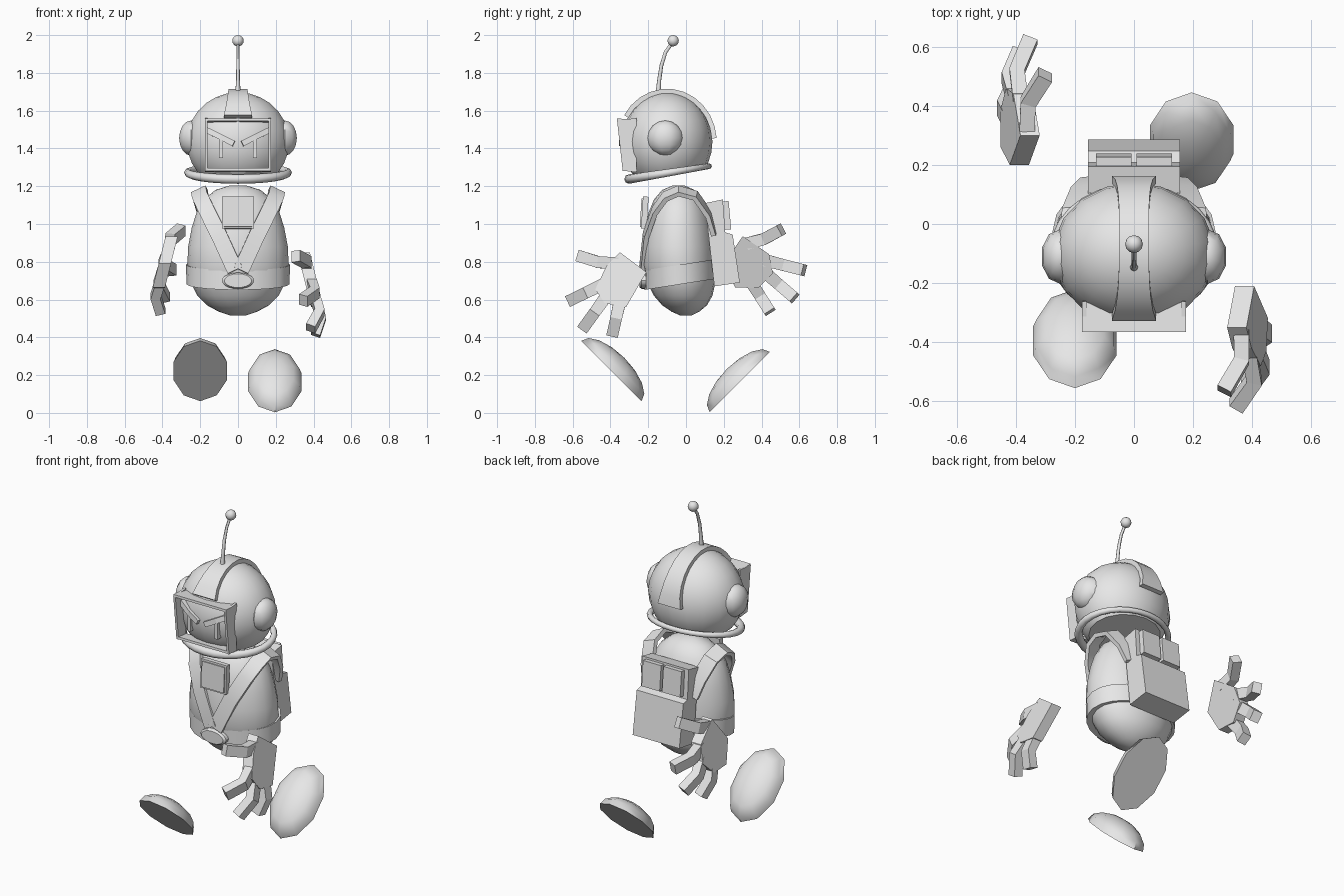
import bpy, bmesh
from math import sin, cos, pi, sqrt, radians, atan
from mathutils import Vector, Matrix

if "Cube" in bpy.data.objects:
    bpy.data.objects.remove(bpy.data.objects["Cube"])

grey = bpy.data.materials.new("plain_grey")
grey.use_nodes = True
grey.diffuse_color = (0.8, 0.8, 0.8, 1)
grey.node_tree.nodes["Principled BSDF"].inputs["Base Color"].default_value = (0.8, 0.8, 0.8, 1)


def finish(name, bm, smooth=None):
    """Turn a bmesh into a named object, optionally smooth shaded."""
    bmesh.ops.recalc_face_normals(bm, faces=bm.faces)
    mesh = bpy.data.meshes.new(name)
    bm.to_mesh(mesh)
    bm.free()
    mesh.materials.append(grey)
    ob = bpy.data.objects.new(name, mesh)
    bpy.context.collection.objects.link(ob)
    if smooth:
        bpy.ops.object.select_all(action='DESELECT')
        ob.select_set(True)
        bpy.context.view_layer.objects.active = ob
        bpy.ops.object.shade_smooth_by_angle(angle=radians(smooth))
    return ob


def loft(name, rings, smooth=None, closed=False):
    """Join rings of points with quads; cap the ends unless closed."""
    bm = bmesh.new()
    vs = [[bm.verts.new(p) for p in r] for r in rings]
    n = len(vs[0])
    pairs = list(zip(vs, vs[1:])) + ([(vs[-1], vs[0])] if closed else [])
    for a, b in pairs:
        for i in range(n):
            bm.faces.new((a[i], a[(i + 1) % n], b[(i + 1) % n], b[i]))
    if not closed:
        bm.faces.new(vs[0])
        bm.faces.new(vs[-1])
    return finish(name, bm, smooth)


def ball(name, centre, radii, seg=16, rows=10, smooth=40):
    bm = bmesh.new()
    bmesh.ops.create_uvsphere(bm, u_segments=seg, v_segments=rows, radius=1,
                              matrix=Matrix.LocRotScale(Vector(centre), None, Vector(radii)))
    return finish(name, bm, smooth)


def box(name, centre, size, tilt=0):
    bm = bmesh.new()
    rot = Matrix.Rotation(tilt, 3, 'X').to_quaternion()
    bmesh.ops.create_cube(bm, size=1, matrix=Matrix.LocRotScale(Vector(centre), rot, Vector(size)))
    return finish(name, bm)


def slab(name, outline, x_of, thick):
    """Side outline of (y, z) points given thickness along x."""
    return loft(name, [[(x_of(z) + s * thick / 2, y, z) for y, z in outline] for s in (-1, 1)])


def band(name, path, widths, thick, normal_of, smooth=None):
    """Flat strap along a path, with its face turned to normal_of(point)."""
    pts = [Vector(p) for p in path]
    rings = []
    for i, p in enumerate(pts):
        t = (pts[min(i + 1, len(pts) - 1)] - pts[max(i - 1, 0)]).normalized()
        side = t.cross(normal_of(p)).normalized()
        up = side.cross(t).normalized() * thick / 2
        side = side * widths[i] / 2
        rings.append([p + side + up, p - side + up, p - side - up, p + side - up])
    return loft(name, rings, smooth)


def interp(table, z):
    for (a, va), (b, vb) in zip(table, table[1:]):
        if z <= b:
            return va + (vb - va) * (z - a) / (b - a)
    return table[-1][1]


# Body: egg-shaped, deeper toward the front higher up
profile = [(0.515, 0.04), (0.535, 0.1), (0.57, 0.165), (0.62, 0.215), (0.69, 0.25), (0.78, 0.268),
           (0.88, 0.264), (0.98, 0.245), (1.06, 0.22), (1.13, 0.18), (1.18, 0.12), (1.205, 0.04)]
shift = [(0.515, 0), (0.8, -0.04), (1.3, -0.04)]
angles = [2 * pi * i / 20 for i in range(20)]
loft("body", [[(r * cos(a), interp(shift, z) + 0.72 * r * sin(a), z) for a in angles]
              for z, r in profile], 50)

# Belt, tilted down to the front, with an oval buckle
loft("belt", [[(r * cos(a), -0.028 + 0.193 * sin(a), 0.733 + h + 0.03 * sin(a)) for a in angles]
              for h, r in ((-0.052, 0.272), (0.052, 0.276))], 40)
loft("buckle", [[(s * 0.085 * cos(a), y, 0.70 + s * 0.043 * sin(a)) for a in angles]
                for y, s in ((-0.18, 1), (-0.235, 1), (-0.245, 0.85))], 30)

# Shoulder straps meeting in a V on the chest
route = [(0.015, -0.232, 0.755), (0.1, -0.213, 0.94), (0.165, -0.165, 1.07), (0.2, -0.11, 1.145),
         (0.205, -0.04, 1.175), (0.2, 0.05, 1.15), (0.17, 0.12, 1.05), (0.14, 0.15, 0.95)]
for s, side in ((1, "left"), (-1, "right")):
    band(side + "_strap", [(s * x, y, z) for x, y, z in route], [0.085] * len(route), 0.025,
         lambda p: Vector((p.x * 6, (p.y + 0.04) * 27, (p.z - 0.87) * 8.6)), 35)

# Chest plate and backpack
box("chest_plate", (0, -0.218, 1.06), (0.17, 0.03, 0.17), -0.06)
box("chest_plate_face", (0, -0.233, 1.06), (0.15, 0.014, 0.15), -0.06)
pack = [(0.1, 1.11), (0.195, 1.13), (0.208, 0.955), (0.247, 0.945), (0.285, 0.69), (0.15, 0.67)]
slab("backpack", pack, lambda z: 0, 0.31)
for s in (-1, 1):
    box("backpack_panel", (s * 0.068, 0.21, 1.045), (0.12, 0.045, 0.15), 0.09)

# Head: ellipsoid cut flat at the tilted collar
HEAD = Vector((0, -0.1, 1.435))
bm = bmesh.new()
bmesh.ops.create_uvsphere(bm, u_segments=18, v_segments=14, radius=1,
                          matrix=Matrix.LocRotScale(HEAD, None, Vector((0.275, 0.24, 0.262))))
cut = bmesh.ops.bisect_plane(bm, geom=bm.verts[:] + bm.edges[:] + bm.faces[:],
                             plane_co=(0, -0.09, 1.265), plane_no=(0, -0.15, 1), clear_inner=True)
bmesh.ops.holes_fill(bm, edges=[e for e in bm.edges if e.is_boundary])
finish("head", bm, 40)

# Collar ring, thicker at the front
rings = []
for i in range(28):
    a = 2 * pi * i / 28
    tube = 0.02 - 0.005 * sin(a)
    rings.append([((0.265 + tube * cos(b)) * cos(a), -0.09 + (0.212 + tube * cos(b)) * sin(a),
                   1.272 + 0.034 * sin(a) + tube * sin(b))
                  for b in (2 * pi * k / 8 for k in range(8))])
loft("collar_ring", rings, 60, closed=True)

# Ears
for s, side in ((1, "left"), (-1, "right")):
    ball(side + "_ear", (s * 0.248, -0.11, 1.455), (0.067, 0.093, 0.093), 10, 8)

# Crest over the head, flared at both ends
steps = [radians(4 + 146 * i / 11) for i in range(12)]
crest = [(0, HEAD.y + 0.25 * cos(a), HEAD.z + 0.268 * sin(a)) for a in steps]
band("head_crest", crest, [0.1 + 0.05 * abs(i / 5.5 - 1) ** 3 for i in range(12)], 0.026,
     lambda p: p - HEAD, 35)

# Visor: four thin walls standing out from the face
wall = [(-0.365, 1.55), (-0.262, 1.56), (-0.262, 1.29), (-0.335, 1.28)]
for s in (-1, 1):
    slab("visor_side", wall, lambda z: s * 0.168, 0.014)
box("visor_top", (0, -0.313, 1.548), (0.35, 0.104, 0.014), -0.08)
box("visor_bottom", (0, -0.298, 1.285), (0.35, 0.075, 0.014), -0.1)

# Stern eyes and brows
for s, side in ((1, "left"), (-1, "right")):
    box(side + "_eye", (s * 0.09, -0.32, 1.405), (0.022, 0.035, 0.11))
    band(side + "_brow", [(s * 0.162, -0.3, 1.495), (s * 0.09, -0.328, 1.46), (s * 0.022, -0.34, 1.425)],
         [0.03] * 3, 0.03, lambda p: Vector((0, -1, 0)))

# Antenna: tapering bent stalk with a ball tip
stalk = [(-0.147, 1.67, 0.016), (-0.142, 1.76, 0.01), (-0.13, 1.84, 0.009),
         (-0.108, 1.91, 0.008), (-0.07, 1.965, 0.008)]
loft("antenna", [[(r * cos(a), y + r * sin(a), z - 0.6 * r * sin(a))
                  for a in (2 * pi * k / 8 for k in range(8))] for y, z, r in stalk], 50)
ball("antenna_tip", (0, -0.068, 1.97), (0.03, 0.03, 0.03), 12, 8)


def hand(name, s, palm, fingers, mid):
    """Flat palm leaning outward toward its lower edge, with bent square fingers."""
    x_of = lambda z: s * (0.385 - 0.25 * (z - mid))
    slab(name + "_palm", palm, x_of, 0.065)
    for i, ((y0, z0), (y1, z1), tip) in enumerate(fingers):
        ym, zm = (y0 + y1) / 2, (z0 + z1) / 2
        path = [(x_of(z0), y0, z0), (x_of(zm) + s * 0.006, ym, zm - 0.012 * (i == 0)), (s * tip, y1, z1)]
        band(f"{name}_finger", path, [0.066, 0.062, 0.062], 0.052, lambda p: Vector((1, 0, 0)))


hand("left_hand", 1,
     [(-0.35, 0.85), (-0.21, 0.745), (-0.317, 0.56), (-0.43, 0.58), (-0.48, 0.655), (-0.42, 0.78)],
     [((-0.36, 0.79), (-0.565, 0.83), 0.305), ((-0.44, 0.68), (-0.615, 0.595), 0.345),
      ((-0.42, 0.62), (-0.545, 0.447), 0.385), ((-0.35, 0.59), (-0.39, 0.412), 0.41)], 0.7)
hand("right_hand", -1,
     [(0.2, 0.79), (0.3, 0.935), (0.44, 0.84), (0.46, 0.74), (0.38, 0.66), (0.26, 0.665)],
     [((0.32, 0.895), (0.505, 0.97), 0.3), ((0.41, 0.81), (0.625, 0.755), 0.35),
      ((0.41, 0.75), (0.575, 0.608), 0.385), ((0.34, 0.7), (0.445, 0.535), 0.41)], 0.8)


# Feet: shallow ten-sided domes, one swung forward, one swung back
def foot(name, centre, tilt):
    bm = bmesh.new()
    place = Matrix.Translation(centre) @ Matrix.Rotation(tilt, 4, 'X') @ Matrix.Diagonal((0.148, 0.226, 0.098, 1))
    bmesh.ops.create_uvsphere(bm, u_segments=10, v_segments=8, radius=1)
    bmesh.ops.bisect_plane(bm, geom=bm.verts[:] + bm.edges[:] + bm.faces[:],
                           plane_co=(0, 0, 0), plane_no=(0, 0, 1), clear_inner=True)
    bmesh.ops.holes_fill(bm, edges=[e for e in bm.edges if e.is_boundary])
    bmesh.ops.transform(bm, matrix=place, verts=bm.verts)
    finish(name, bm, 45)


foot("right_foot", (-0.2, -0.395, 0.222), -pi / 4)
foot("left_foot", (0.195, 0.285, 0.163), pi / 4)
